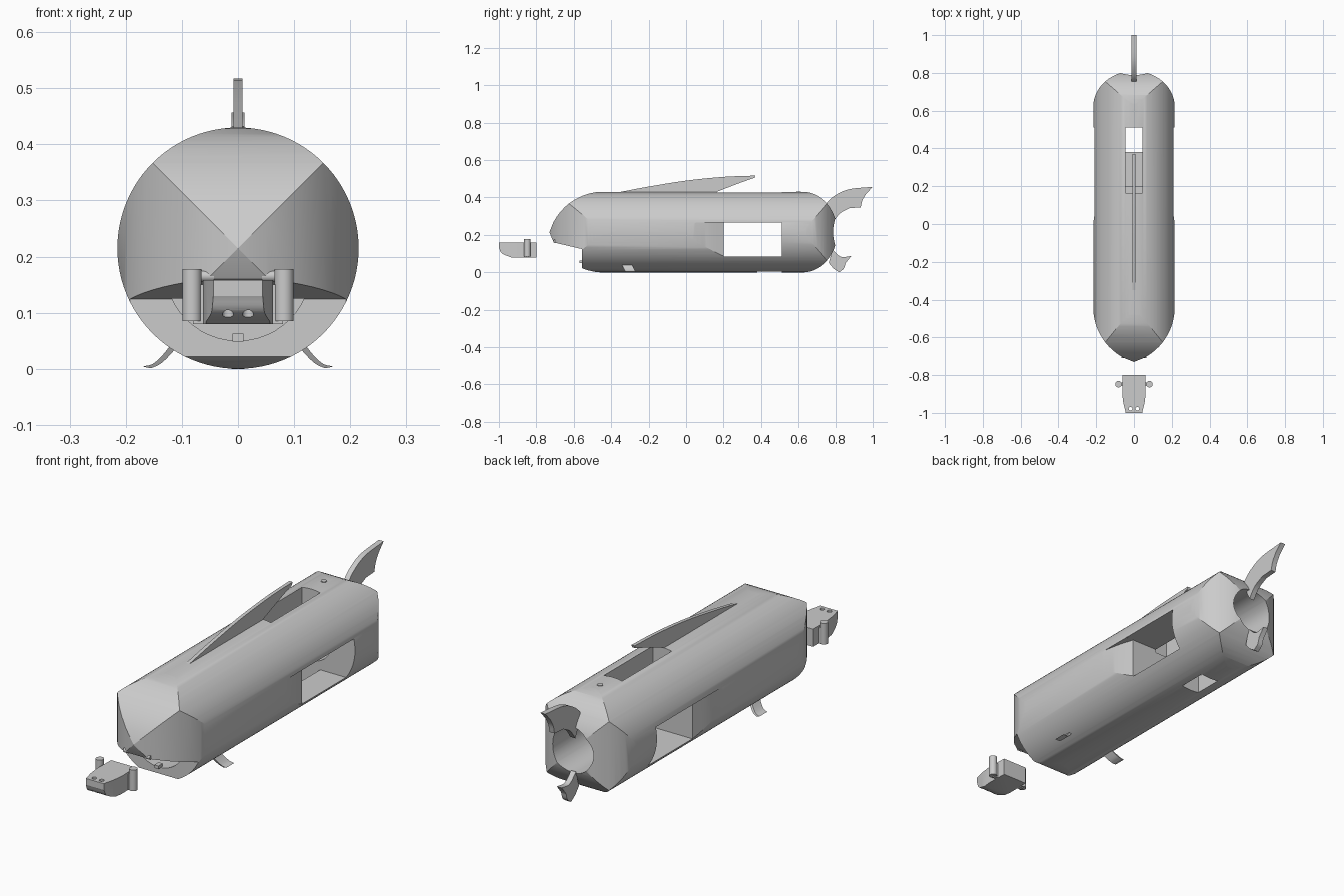
import bpy, bmesh, math
from mathutils import Vector

if "Cube" in bpy.data.objects:
    bpy.data.objects.remove(bpy.data.objects["Cube"])

R = 0.215  # hull radius and axis height


def prism(name, pts, axis, lo, hi):
    """Extrude a 2D outline: axis x -> (y,z), y -> (x,z), z -> (x,y)."""
    def place(a, b):
        return {'x': (lo, a, b), 'y': (a, lo, b), 'z': (a, b, lo)}[axis]
    d = hi - lo
    step = Vector({'x': (d, 0, 0), 'y': (0, d, 0), 'z': (0, 0, d)}[axis])
    bm = bmesh.new()
    face = bm.faces.new([bm.verts.new(place(a, b)) for a, b in pts])
    ext = bmesh.ops.extrude_face_region(bm, geom=[face], use_keep_orig=True)
    verts = [v for v in ext['geom'] if isinstance(v, bmesh.types.BMVert)]
    bmesh.ops.translate(bm, verts=verts, vec=step)
    bmesh.ops.recalc_face_normals(bm, faces=bm.faces[:])
    me = bpy.data.meshes.new(name)
    bm.to_mesh(me)
    bm.free()
    ob = bpy.data.objects.new(name, me)
    bpy.context.collection.objects.link(ob)
    return ob


def disc(a, b, r, n=48):
    return [(a + r * math.cos(2 * math.pi * i / n), b + r * math.sin(2 * math.pi * i / n)) for i in range(n)]


def box(name, x0, x1, y0, y1, z0, z1):
    return prism(name, [(x0, y0), (x1, y0), (x1, y1), (x0, y1)], 'z', z0, z1)


def boolean(target, tool, op='DIFFERENCE'):
    m = target.modifiers.new('bool', 'BOOLEAN')
    m.operation, m.solver, m.object = op, 'EXACT', tool
    bpy.context.view_layer.update()
    bpy.context.view_layer.objects.active = target
    bpy.ops.object.modifier_apply(modifier=m.name)
    bpy.data.objects.remove(tool)


def smooth(pts, n=6):
    """Catmull-Rom through an open list of points."""
    p = [Vector(q) for q in pts]
    p = [2 * p[0] - p[1]] + p + [2 * p[-1] - p[-2]]
    out = []
    for i in range(1, len(p) - 2):
        a, b, c, d = p[i - 1:i + 3]
        for k in range(n):
            t = k / n
            out.append(tuple(0.5 * (2 * b + (c - a) * t + (2 * a - 5 * b + 4 * c - d) * t * t
                                    + (3 * b - a - 3 * c + d) * t ** 3)))
    return out + [tuple(p[-2])]


# Hull outline: pointed ogive nose, round tail
half = []
arc = 0.303
for i in range(15):
    s = 0.29 * (1 - i / 14)
    half.append((-0.44 - s, R + 0.0008 - (arc - math.sqrt(arc * arc - s * s))))
half[0] = (-0.73, 0)
for i in range(15):
    a = math.pi / 2 * i / 14
    half.append((0.62 + 0.19 * math.sin(a), (R + 0.0008) * math.cos(a)))
half[-1] = (0.81, 0)
outline = half + [(y, -r) for y, r in half[-2:0:-1]]

# Hull: cylinder trimmed by the outline from the side and from above
hull = prism('hull', disc(0, R, R, 96), 'y', -0.8, 0.9)
boolean(hull, prism('side_trim', [(y, R + r) for y, r in outline], 'x', -0.4, 0.4), 'INTERSECT')
boolean(hull, prism('top_trim', [(r, y) for y, r in outline], 'z', -0.2, 0.6), 'INTERSECT')

# Mouth notch and round recess behind it
boolean(hull, prism('mouth', [(-0.8, 0.183), (-0.70, 0.158), (-0.555, 0.124), (-0.555, -0.1), (-0.8, -0.1)],
                    'x', -0.4, 0.4))
boolean(hull, prism('recess', disc(0, 0.18, 0.13), 'y', -0.56, -0.40))

# Side windows, hatches and motor bore
boolean(hull, box('window', -0.4, 0.4, 0.2, 0.51, 0.085, 0.265))
boolean(hull, box('top_hatch', -0.045, 0.045, 0.165, 0.5101, 0.25, 0.6))
boolean(hull, box('bottom_hatch', -0.045, 0.045, 0.38, 0.5101, -0.1, 0.1))
boolean(hull, prism('bore', disc(0, R, 0.10), 'y', 0.50, 0.9))

# Curved scoops leading into the windows
for s in (-1, 1):
    ramp = smooth([(0.216, -0.005), (0.209, 0.05), (0.195, 0.125), (0.171, 0.205)])
    boolean(hull, prism('scoop', [(s * x, y) for x, y in ramp + [(0.3, 0.205), (0.3, -0.005)]], 'z', 0.0852, 0.2648))

# Dorsal and tail fins
dorsal = smooth([(-0.36, 0.428), (-0.2, 0.458), (0, 0.49), (0.2, 0.51), (0.37, 0.517)]) \
    + smooth([(0.365, 0.505), (0.28, 0.475), (0.15, 0.425)])
prism('dorsal_fin', dorsal, 'x', -0.008, 0.008)
upper = smooth([(0.745, 0.36), (0.79, 0.405), (0.87, 0.443), (1.0, 0.457)]) \
    + smooth([(0.965, 0.42), (0.945, 0.385), (0.935, 0.347)]) \
    + smooth([(0.875, 0.343), (0.825, 0.315), (0.79, 0.27)])
prism('tail_fin_upper', upper, 'x', -0.012, 0.012)
lower = smooth([(0.785, 0.12), (0.83, 0.083), (0.885, 0.087)]) \
    + smooth([(0.855, 0.05), (0.845, 0.02), (0.82, 0.0)]) + [(0.79, 0.02), (0.765, 0.05)]
prism('tail_fin_lower', lower, 'x', -0.012, 0.012)

# Small swept belly fins
for s, side in ((-1, 'left'), (1, 'right')):
    sec = smooth([(0.11, 0.06), (0.128, 0.032), (0.15, 0.01), (0.17, 0.004)]) \
        + smooth([(0.155, 0.001), (0.138, 0.009), (0.12, 0.026), (0.10, 0.05)])
    fin = prism('belly_fin_' + side, [(s * x, z) for x, z in sec], 'y', -0.345, -0.29)
    for v in fin.data.vertices:
        v.co.y += (0.045 - v.co.z) * 0.5

# Small pegs on the hull
prism('top_button', disc(0, 0.6, 0.012, 24), 'z', 0.41, 0.433)
box('recess_peg', -0.01, 0.01, -0.57, -0.54, 0.049, 0.063)
for s, side in ((-1, 'left'), (1, 'right')):
    a, b = sorted((s * 0.043, s * 0.065))
    prism('jaw_peg_' + side, disc(-0.70, 0.165, 0.010, 20), 'x', a, b)

# Detached jaw: tapered block with a rounded chin and two holes
jaw_side = [(-0.80, 0.158), (-1.0, 0.158)] + smooth([(-1.0, 0.13), (-0.983, 0.10), (-0.935, 0.08)]) + [(-0.80, 0.08)]
jaw = prism('jaw', jaw_side, 'x', -0.1, 0.1)
plan = [(0.06, -0.79), (0.062, -0.90), (0.056, -0.95), (0.047, -0.985), (0.042, -1.01)]
boolean(jaw, prism('jaw_plan', plan + [(-x, y) for x, y in reversed(plan)], 'z', 0, 0.3), 'INTERSECT')
for s, side in ((-1, 'left'), (1, 'right')):
    boolean(jaw, prism('hole', disc(s * 0.018, -0.978, 0.010, 24), 'z', 0, 0.3))
    # Hinge posts beside the jaw
    prism('hinge_post_' + side, disc(s * 0.082, -0.848, 0.017, 32), 'z', 0.085, 0.178)
    a, b = sorted((s * 0.055, s * 0.08))
    box('hinge_arm_' + side, a, b, -0.855, -0.84, 0.08, 0.15)

for ob in bpy.data.objects:
    bpy.ops.object.select_all(action='DESELECT')
    ob.select_set(True)
    bpy.context.view_layer.objects.active = ob
    bpy.ops.object.shade_smooth_by_angle(angle=math.radians(25))
